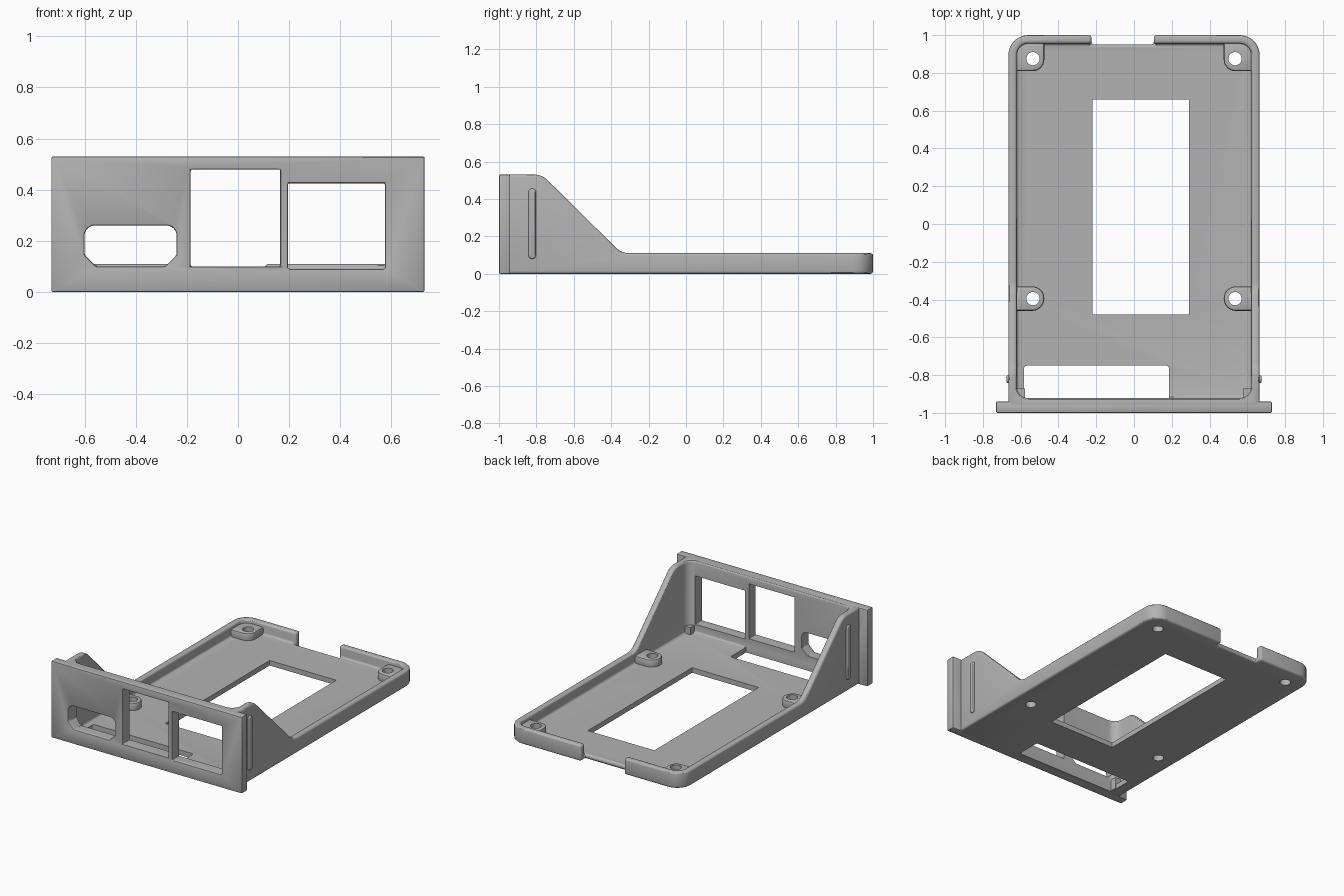
import bpy
import bmesh
import math
from mathutils import Vector

if "Cube" in bpy.data.objects:
    bpy.data.objects.remove(bpy.data.objects["Cube"])

grey = bpy.data.materials.new("plain grey")
grey.use_nodes = True
GREY = (0.45, 0.45, 0.45, 1)
grey.diffuse_color = GREY
grey.node_tree.nodes["Principled BSDF"].inputs["Base Color"].default_value = GREY

FLOOR, RIM, TOP = 0.035, 0.11, 0.53


def rounded(corners, steps=8):
    """Outline from (u, v, radius) corners, each filleted with a true arc."""
    out = []
    for i, (u, v, r) in enumerate(corners):
        p = Vector((u, v))
        if r == 0:
            out.append(p)
            continue
        a = (Vector(corners[i - 1][:2]) - p).normalized()
        b = (Vector(corners[(i + 1) % len(corners)][:2]) - p).normalized()
        half = a.angle(b) / 2
        centre = p + (a + b).normalized() * r / math.sin(half)
        start = p + a * r / math.tan(half) - centre
        end = p + b * r / math.tan(half) - centre
        for k in range(steps + 1):
            d = start.lerp(end, k / steps)
            # step evenly by angle between the two tangent points
            w = math.pi - 2 * half
            t = k / steps
            d = (start * math.sin((1 - t) * w) + end * math.sin(t * w)) / math.sin(w)
            out.append(centre + d)
    return out


def box2d(u0, u1, v0, v1, r=(0, 0, 0, 0)):
    return rounded([(u0, v0, r[0]), (u1, v0, r[1]), (u1, v1, r[2]), (u0, v1, r[3])])


def prism(name, outline, low, high, axis="z"):
    """Extrude an outline along one axis."""
    place = {"x": lambda u, v, w: (w, u, v),
             "y": lambda u, v, w: (u, w, v),
             "z": lambda u, v, w: (u, v, w)}[axis]
    bm = bmesh.new()
    face = bm.faces.new([bm.verts.new(place(u, v, low)) for u, v in outline])
    new = bmesh.ops.extrude_face_region(bm, geom=[face])["geom"]
    shift = Vector(place(0, 0, high - low))
    bmesh.ops.translate(bm, vec=shift, verts=[g for g in new if isinstance(g, bmesh.types.BMVert)])
    bmesh.ops.recalc_face_normals(bm, faces=bm.faces[:])
    mesh = bpy.data.meshes.new(name)
    bm.to_mesh(mesh)
    bm.free()
    mesh.materials.append(grey)
    ob = bpy.data.objects.new(name, mesh)
    bpy.context.collection.objects.link(ob)
    return ob


def activate(ob):
    bpy.ops.object.select_all(action="DESELECT")
    ob.select_set(True)
    bpy.context.view_layer.objects.active = ob


def boolean(ob, tool, operation="DIFFERENCE"):
    activate(ob)
    mod = ob.modifiers.new("cut", "BOOLEAN")
    mod.operation, mod.solver, mod.object = operation, "EXACT", tool
    bpy.ops.object.modifier_apply(modifier=mod.name)
    bpy.data.objects.remove(tool)


def bevel(ob, width, segments):
    activate(ob)
    mod = ob.modifiers.new("soft edges", "BEVEL")
    mod.width, mod.segments = width, segments
    mod.limit_method, mod.angle_limit = "ANGLE", math.radians(40)
    mod.use_clamp_overlap = False
    bpy.ops.object.modifier_apply(modifier=mod.name)


def smooth(ob):
    activate(ob)
    bpy.ops.object.shade_smooth_by_angle(angle=math.radians(30))


def circle(x, y, r, n=32):
    return [(x + r * math.cos(2 * math.pi * i / n), y + r * math.sin(2 * math.pi * i / n))
            for i in range(n)]


def cut_windows(ob):
    """Connector openings through the front."""
    socket = rounded([(-0.6, 0.145, 0), (-0.555, 0.1, 0), (-0.285, 0.1, 0),
                      (-0.24, 0.145, 0), (-0.24, 0.26, 0.04), (-0.6, 0.26, 0.04)])
    for outline in (socket, box2d(-0.185, 0.165, 0.1, 0.48), box2d(0.195, 0.575, 0.09, 0.425)):
        boolean(ob, prism("cutter", outline, -1.1, -0.9, "y"))


# Tray: side profile trimmed by the plan outline, then hollowed
side = rounded([(-0.97, 0, 0), (1.1, 0, 0), (1.1, RIM, 0), (-0.345, RIM, 0.1),
                (-0.77, TOP, 0.1), (-0.97, TOP, 0)])
tray = prism("tray", side, -0.8, 0.8, "x")
plan = box2d(-0.665, 0.665, -1.2, 1, (0, 0, 0.105, 0.105))
boolean(tray, prism("cutter", plan, -0.2, 0.9), "INTERSECT")
cavity = box2d(-0.62, 0.62, -0.922, 0.955, (0.06, 0.06, 0.06, 0.06))
boolean(tray, prism("cutter", cavity, FLOOR, 0.9))
boolean(tray, prism("cutter", box2d(-0.225, 0.105, 0.95, 1.2), -0.2, 0.9))
bevel(tray, 0.014, 3)

# Floor openings
boolean(tray, prism("cutter", box2d(-0.22, 0.29, -0.48, 0.66), -0.2, 0.06))
slot = box2d(-0.582, 0.185, -0.921, -0.75, (0, 0, 0.015, 0.015))
boolean(tray, prism("cutter", slot, -0.2, 0.06))
cut_windows(tray)

# Front panel
panel = prism("front_panel", box2d(-0.73, 0.73, 0, TOP), -1, -0.94, "y")
cut_windows(panel)
bevel(panel, 0.007, 2)
smooth(panel)

for sign, label in ((1, "left"), (-1, "right")):
    # Screw bosses, merged into the walls
    bosses = {
        "back": (0.875, box2d(0.475, 0.645, 0.81, 0.975, (0.06, 0, 0.09, 0))),
        "front": (-0.395, box2d(0.475, 0.645, -0.46, -0.33, (0.064, 0, 0, 0.064))),
    }
    for end, (y, outline) in bosses.items():
        outline = [(sign * u, v) for u, v in outline]
        boss = prism(f"{end}_{label}_boss", outline, 0.015, 0.085)
        bevel(boss, 0.012, 2)
        for part in (boss, tray):
            boolean(part, prism("cutter", circle(sign * 0.535, y, 0.035), -0.2, 0.3))
        smooth(boss)

    # Small stop post in the front corner
    post = sorted((sign * 0.578, sign * 0.64))
    prism(f"{label}_stop_post", box2d(*post, -0.94, -0.872), 0.005, 0.085)

    # Snap ridge on the outer wall
    ridge = prism(f"{label}_snap_ridge",
                  box2d(-0.842, -0.802, 0.08, 0.455, (0.018,) * 4),
                  *sorted((sign * 0.65, sign * 0.676)), "x")
    bevel(ridge, 0.009, 3)
    smooth(ridge)

smooth(tray)
